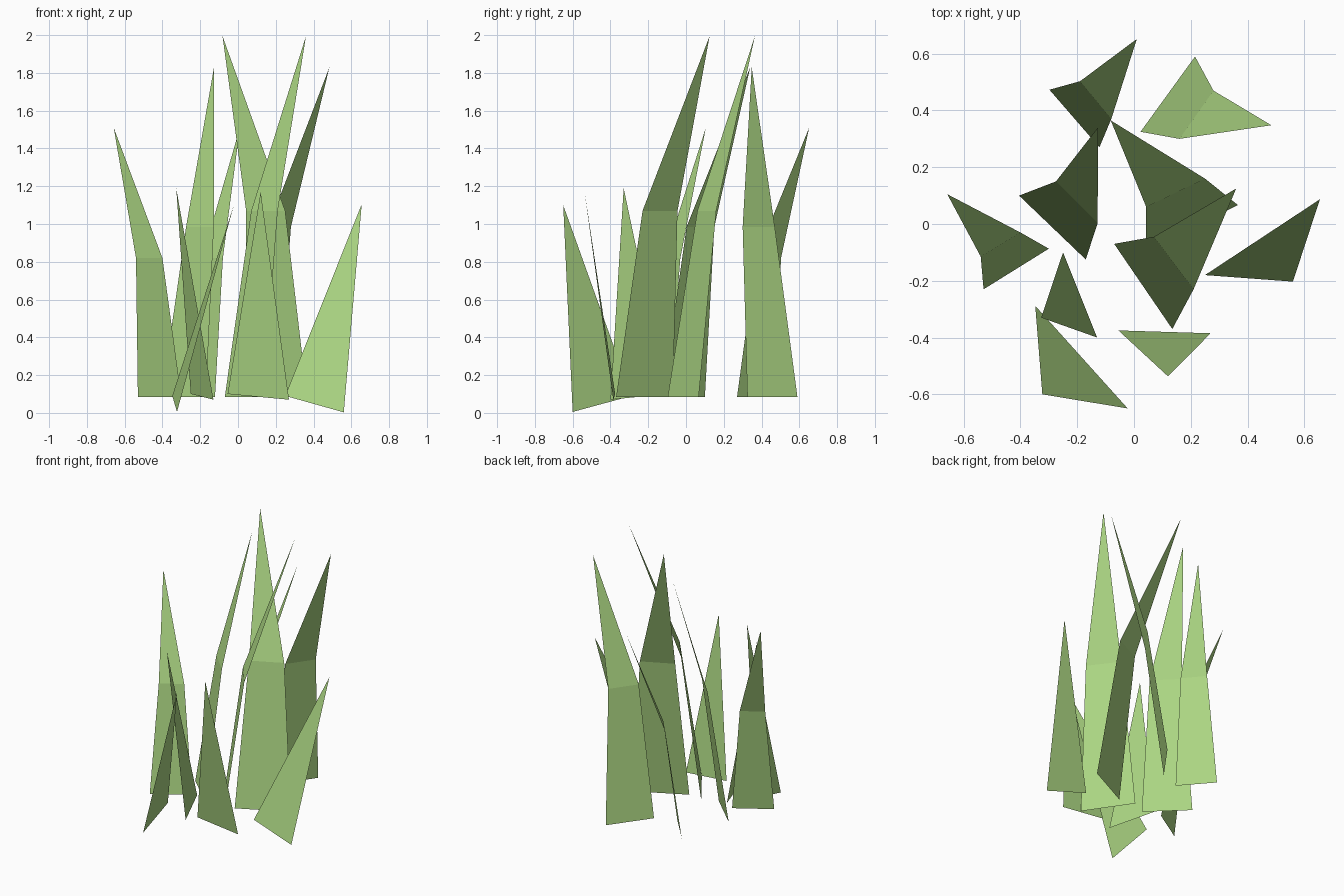
import bpy

if "Cube" in bpy.data.objects:
    bpy.data.objects.remove(bpy.data.objects["Cube"])

green = bpy.data.materials.new("grass_green")
green.diffuse_color = (0.41, 0.67, 0.226, 1)
green.use_nodes = True
green.node_tree.nodes["Principled BSDF"].inputs["Base Color"].default_value = green.diffuse_color

GROUND = 0.083   # height of the tall blades' feet
BEND = 0.516     # relative height of the bend


def leaf(name, verts, faces):
    mesh = bpy.data.meshes.new(name)
    mesh.from_pydata(verts, [], faces)
    mesh.materials.append(green)
    obj = bpy.data.objects.new(name, mesh)
    bpy.context.collection.objects.link(obj)


def bent_blade(name, height, foot_a, foot_b, bend_a, bend_b, tip):
    """Tapered lower quad with a leaning pointed triangle above the bend."""
    mid = GROUND + BEND * (height - GROUND)
    verts = [(*foot_a, GROUND), (*foot_b, GROUND),
             (*bend_b, mid), (*bend_a, mid), (*tip, height)]
    leaf(name, verts, [(0, 1, 2, 3), (3, 2, 4)])


# Tall bent blades: height, then plan positions of feet, bend and tip
tall = [
    (1.995, (-.07, -.07), (.135, -.37), (.07, -.045), (.21, -.23), (.36, .125)),
    (1.995, (.042, -.097), (.366, .067), (.043, .06), (.25, .16), (-.082, .365)),
    (1.83, (-.405, .10), (-.17, -.125), (-.275, .15), (-.128, .003), (-.127, .34)),
    (1.83, (.215, .59), (.023, .325), (.28, .47), (.16, .30), (.484, .348)),
    (1.51, (-.53, -.23), (-.30, -.087), (-.54, -.115), (-.40, -.03), (-.658, .105)),
    (1.51, (-.298, .473), (-.122, .27), (-.19, .503), (-.08, .37), (.01, .652)),
]
for i, blade in enumerate(tall):
    bent_blade(f"tall_blade_{i + 1}", *blade)

# Short outer blades: single triangles (foot, foot, tip)
short = [
    ((.56, -.203, .003), (.25, -.18, .09), (.655, .087, 1.105)),
    ((-.055, -.375, .10), (.27, -.385, .07), (.12, -.537, 1.17)),
    ((-.25, -.10, .10), (-.13, -.40, .07), (-.327, -.33, 1.19)),
    ((-.323, -.60, .005), (-.348, -.288, .09), (-.022, -.65, 1.10)),
]
for i, tri in enumerate(short):
    leaf(f"short_blade_{i + 1}", tri, [(0, 1, 2)])
